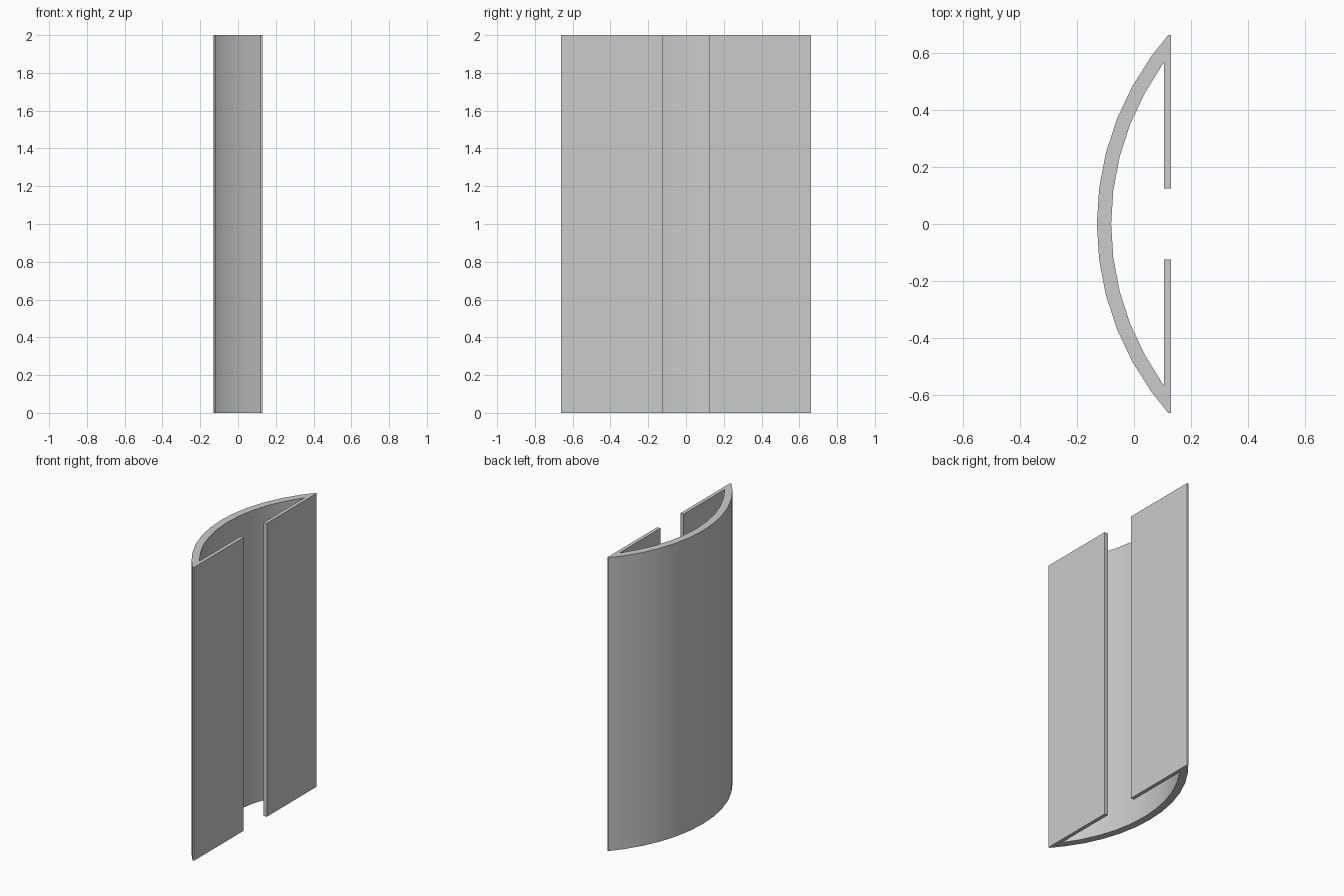
import bpy, bmesh, math

cube = bpy.data.objects.get("Cube")
if cube:
    bpy.data.objects.remove(cube, do_unlink=True)

HEIGHT = 2.0
CENTRE_X = 0.87          # axis of the curved wall
STEP = math.tau / 50     # facet angle of the curved wall
FACE_X, BACK_X = 0.13, 0.105   # outer and inner side of the flat flanges
TIP_Y, POCKET_Y, SLOT_Y = 0.662, 0.567, 0.125

grey = bpy.data.materials.new("plain grey")
grey.use_nodes = True
colour = (0.6, 0.6, 0.6, 1)
grey.diffuse_color = colour
grey.node_tree.nodes["Principled BSDF"].inputs["Base Color"].default_value = colour


def arc(radius, steps):
    """Points on the curved wall from the -y side to the +y side."""
    return [(CENTRE_X - radius * math.cos(i * STEP), radius * math.sin(i * STEP))
            for i in range(-steps, steps + 1)]


# Closed C-shaped section: outer wall, +y flange, inner wall, -y flange
flange = [(0.12, TIP_Y), (FACE_X, TIP_Y), (FACE_X, SLOT_Y),
          (BACK_X, SLOT_Y), (BACK_X, POCKET_Y)]
mirrored = [(x, -y) for x, y in reversed(flange)]
section = arc(1.0, 5) + flange + arc(0.95, 4)[::-1] + mirrored

# Extrude the section to full height
bm = bmesh.new()
base = bm.faces.new([bm.verts.new((x, y, 0)) for x, y in section])
result = bmesh.ops.extrude_face_region(bm, geom=[base], use_keep_orig=True)
top = [v for v in result["geom"] if isinstance(v, bmesh.types.BMVert)]
bmesh.ops.translate(bm, verts=top, vec=(0, 0, HEIGHT))
bmesh.ops.recalc_face_normals(bm, faces=bm.faces)
mesh = bpy.data.meshes.new("curved_channel")
bm.to_mesh(mesh)
bm.free()

channel = bpy.data.objects.new("curved_channel", mesh)
bpy.context.collection.objects.link(channel)
mesh.materials.append(grey)

# Smooth the curved wall, keep the corners crisp
bpy.ops.object.select_all(action='DESELECT')
channel.select_set(True)
bpy.context.view_layer.objects.active = channel
bpy.ops.object.shade_smooth_by_angle(angle=math.radians(25))
